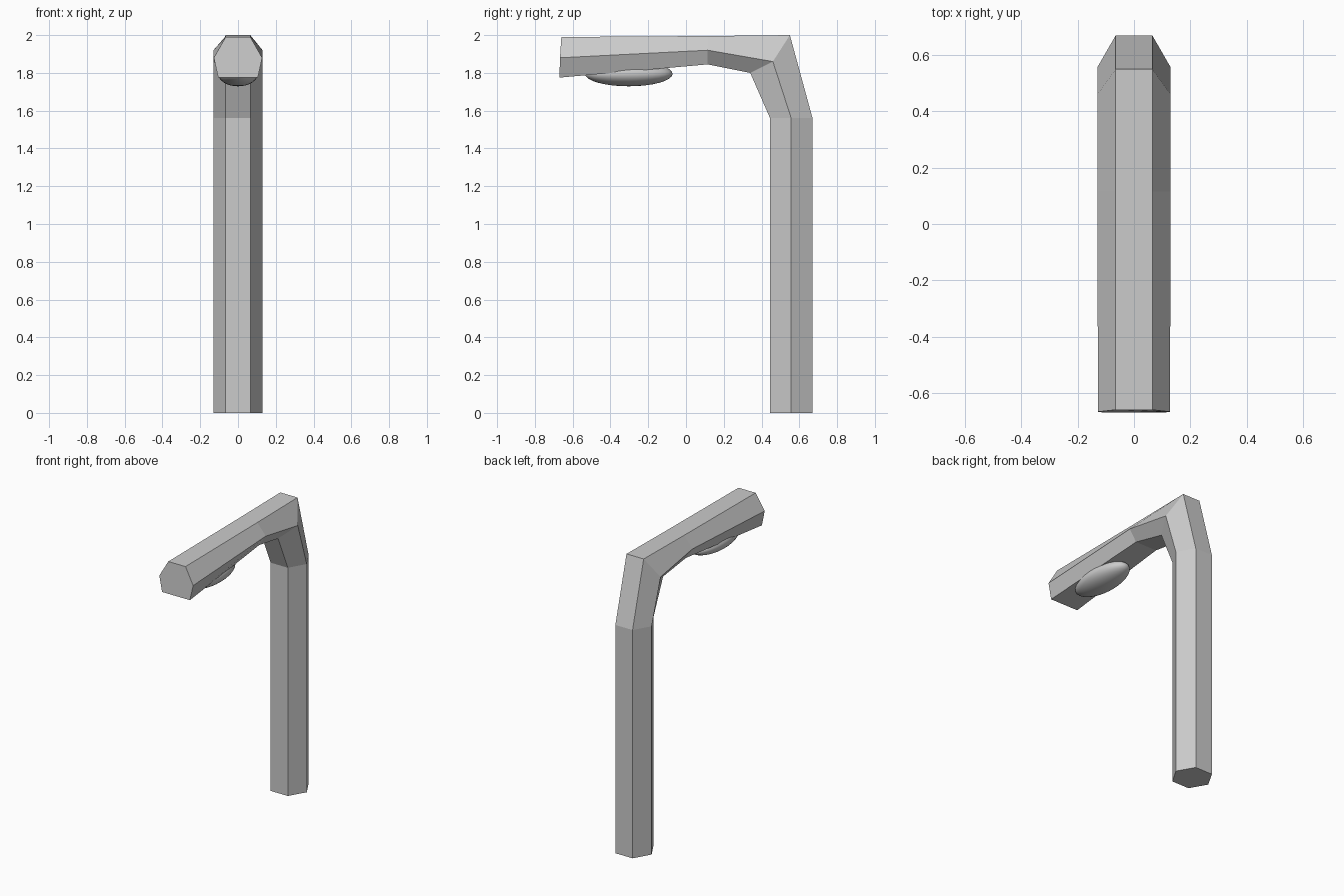
import bpy, bmesh

if "Cube" in bpy.data.objects:
    bpy.data.objects.remove(bpy.data.objects["Cube"])

# Six-sided pole: each section gives outer, middle, inner (half width, y, z)
sections = [
    ((.065, .67, 0), (.13, .557, 0), (.065, .445, 0)),
    ((.065, .67, 1.56), (.13, .557, 1.56), (.065, .445, 1.56)),
    ((.065, .55, 2.0), (.13, .46, 1.86), (.065, .34, 1.80)),
    ((.065, .115, 1.995), (.13, .115, 1.92), (.08, .115, 1.845)),
    ((.065, -.66, 1.99), (.128, -.667, 1.88), (.105, -.67, 1.775)),
]
bm = bmesh.new()
rings = []
for o, m, i in sections:
    pts = [o, m, i] + [(-w, y, z) for w, y, z in (i, m, o)]
    rings.append([bm.verts.new(p) for p in pts])
for a, b in zip(rings, rings[1:]):
    for k in range(6):
        n = (k + 1) % 6
        bm.faces.new((a[k], a[n], b[n], b[k]))
bm.faces.new(rings[0])
bm.faces.new(rings[-1])
bmesh.ops.recalc_face_normals(bm, faces=bm.faces[:])
mesh = bpy.data.meshes.new("lamp_post")
bm.to_mesh(mesh)
bm.free()
bpy.context.collection.objects.link(bpy.data.objects.new("lamp_post", mesh))

# Smooth oval light set into the underside of the arm
bpy.ops.mesh.primitive_uv_sphere_add(segments=32, ring_count=16, radius=1,
                                     location=(0, -.303, 1.795))
light = bpy.context.object
light.name = "oval_light"
light.scale = (.105, .232, .066)
bpy.ops.object.transform_apply(location=False, rotation=False, scale=True)
bpy.ops.object.shade_smooth()
